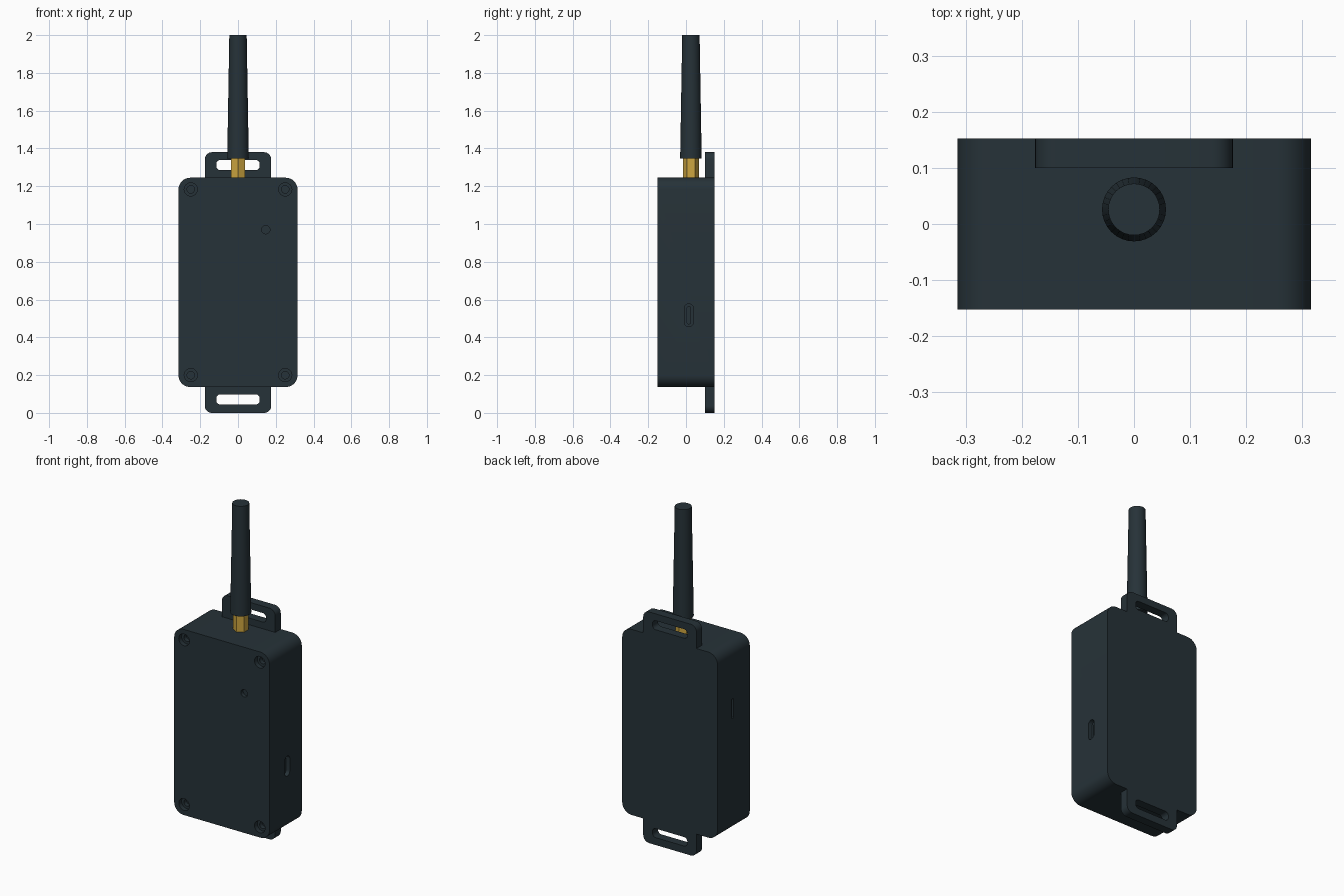
import bpy, bmesh, math
from mathutils import Matrix

cube = bpy.data.objects.get("Cube")
if cube:
    bpy.data.objects.remove(cube, do_unlink=True)


def make_material(name, colour):
    m = bpy.data.materials.new(name)
    m.use_nodes = True
    m.diffuse_color = (*colour, 1)
    m.node_tree.nodes["Principled BSDF"].inputs["Base Color"].default_value = (*colour, 1)
    return m


dark = make_material("dark slate plastic", (0.0194, 0.0319, 0.0395))
brass = make_material("brass", (0.61, 0.38, 0.05))


def add_object(name, bm, material):
    bmesh.ops.recalc_face_normals(bm, faces=bm.faces)
    mesh = bpy.data.meshes.new(name)
    bm.to_mesh(mesh)
    bm.free()
    mesh.materials.append(material)
    ob = bpy.data.objects.new(name, mesh)
    bpy.context.collection.objects.link(ob)
    return ob


def activate(ob):
    bpy.ops.object.select_all(action='DESELECT')
    ob.select_set(True)
    bpy.context.view_layer.objects.active = ob


def smooth(ob):
    activate(ob)
    bpy.ops.object.shade_smooth_by_angle(angle=math.radians(30))


def slab(name, centre, width, height, depth, radius, side=False, square_end=0, steps=8):
    """Rounded rectangle facing the front (or the side), extruded through its depth.
    square_end = 1 or -1 leaves the upper or lower corners square."""
    bm = bmesh.new()
    points = []
    for i, (sx, sz) in enumerate([(1, 1), (-1, 1), (-1, -1), (1, -1)]):
        if sz == square_end:
            points.append((sx * width / 2, sz * height / 2))
            continue
        for k in range(steps + 1):
            a = math.pi / 2 * (i + k / steps)
            points.append((sx * (width / 2 - radius) + radius * math.cos(a),
                           sz * (height / 2 - radius) + radius * math.sin(a)))
    face = bm.faces.new([bm.verts.new((x, -depth / 2, z)) for x, z in points])
    bmesh.ops.remove_doubles(bm, verts=bm.verts, dist=1e-5)
    out = bmesh.ops.extrude_face_region(bm, geom=list(bm.faces))
    moved = [g for g in out["geom"] if isinstance(g, bmesh.types.BMVert)]
    bmesh.ops.translate(bm, verts=moved, vec=(0, depth, 0))
    if side:
        bm.transform(Matrix.Rotation(math.pi / 2, 4, 'Z'))
    bm.transform(Matrix.Translation(centre))
    return add_object(name, bm, dark)


def rod(name, x, y, low, high, r_low, r_high, sides, material):
    bm = bmesh.new()
    bmesh.ops.create_cone(bm, cap_ends=True, segments=sides,
                          radius1=r_low, radius2=r_high, depth=high - low)
    bm.transform(Matrix.Translation((x, y, (low + high) / 2)))
    return add_object(name, bm, material)


def cut(target, cutter):
    cutter.hide_render = True
    mod = target.modifiers.new("cut", 'BOOLEAN')
    mod.operation = 'DIFFERENCE'
    mod.solver = 'EXACT'
    mod.object = cutter
    activate(target)
    bpy.ops.object.modifier_apply(modifier=mod.name)
    bpy.data.objects.remove(cutter, do_unlink=True)


def front_hole(target, x, z, radius, depth):
    cut(target, slab("hole_cutter", (x, -0.15, z), 2 * radius, 2 * radius, 2 * depth,
                     radius, steps=6))


# Case
LOW, HIGH, BACK = 0.137, 1.245, 0.152
case = slab("case", (0, 0, (LOW + HIGH) / 2), 0.63, HIGH - LOW, 2 * BACK, 0.062)

# Stepped screw holes in the four corners
for x in (-0.25, 0.25):
    for z in (0.2, 1.183):
        front_hole(case, x, z, 0.035, 0.025)
        front_hole(case, x, z, 0.02, 0.05)

# Small indicator hole
front_hole(case, 0.147, 0.97, 0.022, 0.02)

# Charging port on the left, card slot on the right
cut(case, slab("port_cutter", (0.315, 0.015, 0.517), 0.048, 0.12, 0.05, 0.0239, side=True))
cut(case, slab("port_core_cutter", (0.315, 0.015, 0.517), 0.02, 0.092, 0.1, 0.0099, side=True))
cut(case, slab("card_cutter", (-0.315, 0.012, 0.87), 0.022, 0.115, 0.06, 0.003, side=True))
smooth(case)

# Mounting ears with strap slots
for name, low, high, slot_z, square in (("lower_ear", 0, LOW, 0.071, 1),
                                        ("upper_ear", HIGH, 1.38, 1.312, -1)):
    y = (0.1 + BACK) / 2
    ear = slab(name, (0, y, (low + high) / 2), 0.352, high - low, BACK - 0.1, 0.038,
               square_end=square)
    cut(ear, slab("strap_cutter", (0, y, slot_z), 0.23, 0.054, 0.2, 0.022))
    smooth(ear)

# Antenna on its brass connector
smooth(rod("antenna_connector", 0, 0.026, HIGH - 0.01, 1.352, 0.042, 0.042, 6, brass))
smooth(rod("antenna", 0, 0.026, 1.348, 2.0, 0.057, 0.046, 32, dark))
